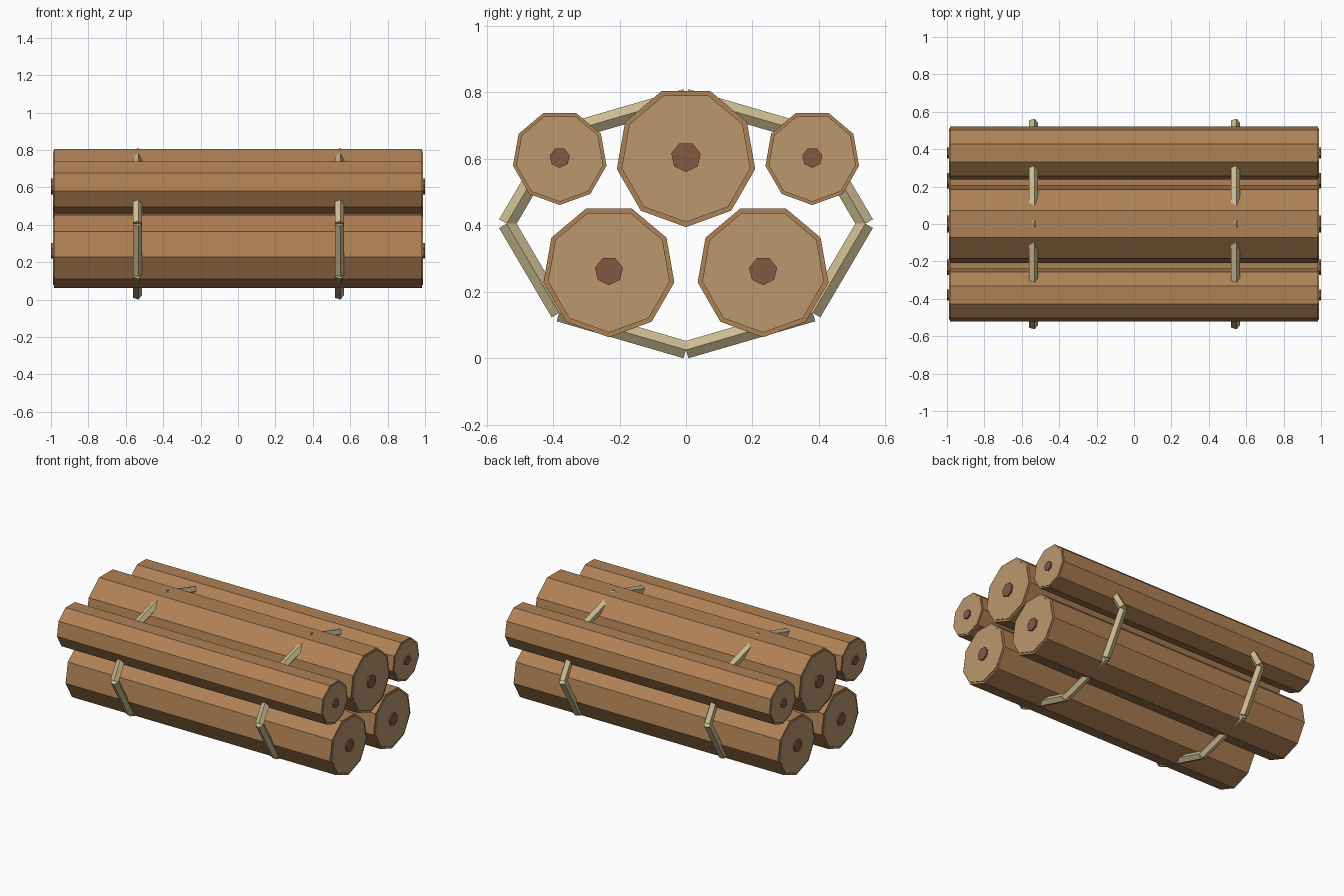
import bpy, bmesh, math
from mathutils import Vector

if "Cube" in bpy.data.objects:
    bpy.data.objects.remove(bpy.data.objects["Cube"])


def material(name, rgb):
    m = bpy.data.materials.new(name)
    m.diffuse_color = (*rgb, 1)
    m.use_nodes = True
    m.node_tree.nodes["Principled BSDF"].inputs["Base Color"].default_value = m.diffuse_color
    return m


BARK = material("bark", (0.43, 0.22, 0.09))
WOOD = material("cut_wood", (0.50, 0.31, 0.155))
CORE = material("heartwood", (0.22, 0.10, 0.055))
ROPE = material("rope", (0.60, 0.50, 0.28))


def add_prism(bm, p, q, radius, sides, ref):
    """Capped prism from p to q, with its first corner pointing along ref."""
    p, q, ref = Vector(p), Vector(q), Vector(ref)
    side = (q - p).normalized().cross(ref)
    rings = []
    for c in (p, q):
        ring = []
        for k in range(sides):
            a = 2 * math.pi * k / sides
            ring.append(bm.verts.new(c + radius * (math.cos(a) * ref + math.sin(a) * side)))
        rings.append(ring)
    lo, hi = rings
    bm.faces.new(lo[::-1])
    bm.faces.new(hi)
    for k in range(sides):
        n = (k + 1) % sides
        bm.faces.new((lo[k], lo[n], hi[n], hi[k]))


def make_object(name, prisms, mat):
    bm = bmesh.new()
    for args in prisms:
        add_prism(bm, *args)
    bmesh.ops.recalc_face_normals(bm, faces=bm.faces)
    mesh = bpy.data.meshes.new(name)
    bm.to_mesh(mesh)
    bm.free()
    mesh.materials.append(mat)
    bpy.context.collection.objects.link(bpy.data.objects.new(name, mesh))


# Logs: nine-sided bark, thin cut discs and small hearts on both ends
DOWN = (0, 0, -1)
logs = [
    ("bottom_left_log", -0.232, 0.263, 0.200),
    ("bottom_right_log", 0.232, 0.263, 0.200),
    ("top_middle_log", 0.0, 0.606, 0.2115),
    ("top_left_log", -0.38, 0.604, 0.143),
    ("top_right_log", 0.38, 0.604, 0.143),
]
for name, y, z, r in logs:
    make_object(name, [((-0.985, y, z), (0.985, y, z), r, 9, DOWN)], BARK)
    for end, s in (("front", 1), ("back", -1)):
        make_object(f"{name}_{end}_cut",
                    [((s * 0.97, y, z), (s * 0.99, y, z), r * 0.93, 9, DOWN)], WOOD)
        make_object(f"{name}_{end}_heart",
                    [((s * 0.975, y, z), (s * 1.0, y, z), r * 0.215, 7, DOWN)], CORE)

# Ropes: eight straight five-sided pieces around an ellipse
for name, x in (("left_rope", -0.54), ("right_rope", 0.54)):
    pts = [(x, 0.54 * math.cos(k * math.pi / 4), 0.405 + 0.38 * math.sin(k * math.pi / 4))
           for k in range(8)]
    make_object(name, [(pts[k], pts[(k + 1) % 8], 0.0275, 5, (1, 0, 0)) for k in range(8)], ROPE)
